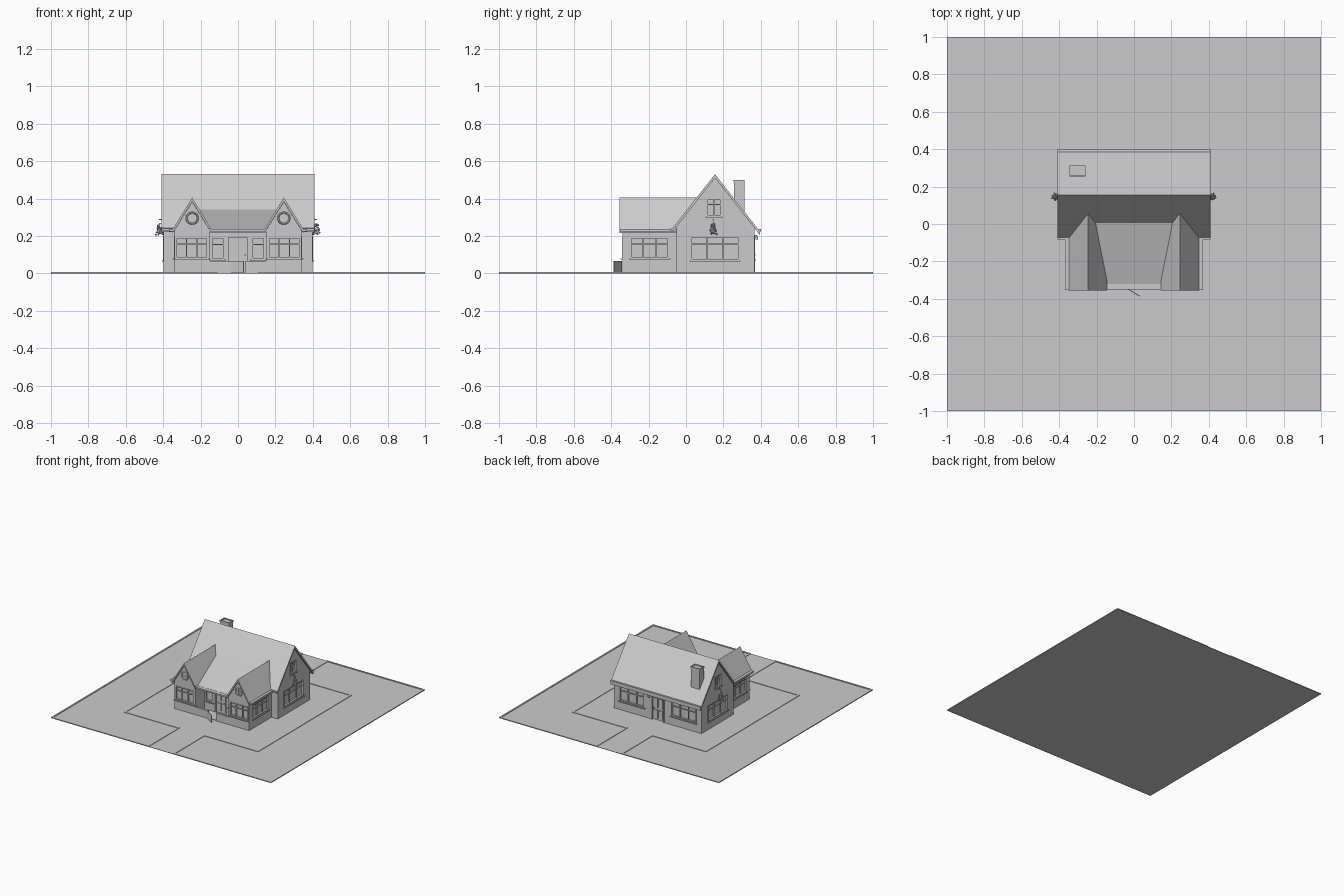
import bpy, bmesh, math, random
from mathutils import Vector, Matrix

if "Cube" in bpy.data.objects:
    bpy.data.objects.remove(bpy.data.objects["Cube"])

random.seed(3)


def finish(name, bm):
    bmesh.ops.recalc_face_normals(bm, faces=bm.faces)
    me = bpy.data.meshes.new(name)
    bm.to_mesh(me)
    bm.free()
    ob = bpy.data.objects.new(name, me)
    bpy.context.collection.objects.link(ob)
    return ob


def boxes(name, items):
    """One object from boxes given as (x0, x1, y0, y1, z0, z1)."""
    bm = bmesh.new()
    for x0, x1, y0, y1, z0, z1 in items:
        size = Vector((abs(x1 - x0), abs(y1 - y0), abs(z1 - z0)))
        mid = Vector((x0 + x1, y0 + y1, z0 + z1)) / 2
        bmesh.ops.create_cube(bm, size=1, matrix=Matrix.Translation(mid) @ Matrix.Diagonal(size).to_4x4())
    return finish(name, bm)


def prism(name, pts, axis, a0, a1):
    """Extrude a (y,z) profile along x, or an (x,z) profile along y."""
    bm = bmesh.new()
    put = (lambda p, a: (a, p[0], p[1])) if axis == 'x' else (lambda p, a: (p[0], a, p[1]))
    f = bm.faces.new([bm.verts.new(put(p, a0)) for p in pts])
    ext = bmesh.ops.extrude_face_region(bm, geom=[f])['geom']
    shift = put((0, 0), a1 - a0)
    bmesh.ops.translate(bm, vec=shift, verts=[v for v in ext if isinstance(v, bmesh.types.BMVert)])
    return finish(name, bm)


def chevron(left, peak, right, t):
    pts = [left, peak, right]
    return pts + [(a, z - t) for a, z in reversed(pts)]


def cut(body, items):
    cutter = boxes(body.name + "_cutter", items)
    cutter.hide_render = True
    mod = body.modifiers.new("openings", 'BOOLEAN')
    mod.operation, mod.solver, mod.object = 'DIFFERENCE', 'EXACT', cutter
    bpy.context.view_layer.objects.active = body
    bpy.ops.object.modifier_apply(modifier=mod.name)
    bpy.data.objects.remove(cutter)


def wall_box(wall, u0, u1, d0, d1, z0, z1):
    axis, sign, plane = wall
    a, b = plane + sign * d0, plane + sign * d1
    return (a, b, u0, u1, z0, z1) if axis == 'x' else (u0, u1, a, b, z0, z1)


def window(name, wall, u0, u1, z0, z1, cols=2, sill=True):
    """Frame bars and mullions in a recess; returns the recess box."""
    w, m = 0.008, (z0 + z1 * 2) / 3
    b = lambda *a: wall_box(wall, *a)
    bars = [b(u0, u0 + w, -.012, .003, z0, z1), b(u1 - w, u1, -.012, .003, z0, z1),
            b(u0, u1, -.012, .003, z0, z0 + w), b(u0, u1, -.012, .003, z1 - w, z1),
            b(u0, u1, -.012, -.003, m - .003, m + .003)]
    for i in range(1, cols):
        u = u0 + (u1 - u0) * i / cols
        bars.append(b(u - .003, u + .003, -.012, -.003, z0, z1))
    if sill:
        bars.append(b(u0 - .006, u1 + .006, -.002, .010, z0 - .007, z0))
    boxes(name, bars)
    return b(u0, u1, -.012, .02, z0, z1)


def door(name, wall, u0, u1, z1):
    b = lambda *a: wall_box(wall, *a)
    boxes(name + "_frame", [b(u0, u0 + .008, -.01, .005, 0, z1), b(u1 - .008, u1, -.01, .005, 0, z1),
                            b(u0, u1, -.01, .005, z1 - .008, z1)])
    um = (u0 + u1) / 2
    boxes(name + "_panels", [b(p, q, -.012, -.005, r, s) for p, q in ((u0 + .018, um - .005), (um + .005, u1 - .018))
                             for r, s in ((.02, .085), (.105, .18))])
    boxes(name + "_knob", [b(u1 - .02, u1 - .014, -.012, .006, .095, .101)])
    return b(u0, u1, -.012, .02, -.01, z1)


# ground and low kerbs, with a path gap front and back
boxes("ground", [(-1, 1, -1, 1, 0, .003)])
kerbs = []
K, H = .013, .007
for s in (-1, 1):
    def side(x0, x1, y0, y1):
        kerbs.append((s * x0, s * x1, y0, y1, 0, H))
    side(1 - K, 1, -1, 1)
    side(.61 - K, .61, -.61, .61)
    for t in (-1, 1):
        side(.11, 1, t * 1, t * (1 - K))
        side(.11, .61, t * .61, t * (.61 - K))
        side(.11, .11 + K, t * .61, t * 1)
boxes("kerbs", kerbs)

# main block with its gable ends
main = prism("main_walls", [(-.05, 0), (.365, 0), (.365, .245), (.155, .512), (-.05, .252)], 'x', -.397, .397)
cuts = []
for s, n in ((-1, "left"), (1, "right")):
    wall = ('x', s, s * .397)
    cuts.append(window(n + "_side_window", wall, .025, .285, .07, .2, 3))
    cuts.append(window(n + "_gable_window", wall, .11, .19, .305, .4, 2))
    cuts.append(window(n + "_back_window", ('y', 1, .365), s * .235 - .115, s * .235 + .115, .075, .2, 3))
cuts.append(door("back_door", ('y', 1, .365), -.058, .058, .2))
cut(main, cuts)
prism("main_roof", chevron((-.072, .242), (.155, .53), (.395, .225), .02), 'x', -.41, .41)
boxes("main_gutters", [(-.41, .41, .385, .4, .225, .238)] +
      [(s * .345, s * .41, -.082, -.066, .228, .24) for s in (-1, 1)])

# two front wings
for s, n in ((-1, "left"), (1, "right")):
    body = prism(n + "_wing_walls", [(s * x, z) for x, z in
                 ((.15, 0), (.34, 0), (.34, .23), (.245, .383), (.15, .23))], 'y', -.34, 0)
    front = ('y', -1, -.34)
    cut(body, [window(n + "_wing_front_window", front, s * .247 - .086, s * .247 + .086, .08, .195, 3),
               window(n + "_wing_side_window", ('x', s, s * .34), -.3, -.09, .08, .195, 3)])
    prism(n + "_wing_roof", [(s * x, z) for x, z in chevron((.145, .243), (.245, .405), (.35, .235), .02)],
          'y', -.355, .065)
    boxes(n + "_wing_gutter", [(s * .345, s * .37, -.352, -.05, .224, .238)])
    # round gable vent: ring with a cross
    bpy.ops.mesh.primitive_torus_add(major_radius=.03, minor_radius=.005, major_segments=20, minor_segments=6,
                                     location=(s * .245, -.341, .295), rotation=(math.pi / 2, 0, 0))
    bpy.context.object.name = n + "_vent_ring"
    boxes(n + "_vent_cross", [(s * .245 - .03, s * .245 + .03, -.344, -.335, .293, .297),
                              (s * .245 - .002, s * .245 + .002, -.344, -.335, .265, .325)])

# porch: recessed wall, roof, gutter, low walls
porch = prism("porch_wall", [(-.22, 0), (0, 0), (0, .315), (-.22, .25)], 'x', -.16, .16)
pw = ('y', -1, -.22)
cut(porch, [door("front_door", pw, -.058, .056, .2)] +
    [window(n + "_porch_window", pw, s * .108 - .037, s * .108 + .037, .075, .195, 1)
     for s, n in ((-1, "left"), (1, "right"))])
prism("porch_roof", [(-.32, .237), (.02, .346), (.02, .326), (-.32, .217)], 'x', -.21, .21)
boxes("porch_gutter", [(-.15, .15, -.35, -.315, .224, .236)])
boxes("porch_low_walls", [(s * .037, s * .15, -.34, -.322, 0, .065) for s in (-1, 1)])
boxes("porch_floor", [(-.15, .15, -.335, -.22, 0, .006)])

# open gate, hinged on the left
gate = boxes("gate", [(0, .078, -.002, .002, .004, .066)])
gate.location = (-.037, -.345, 0)
gate.rotation_euler.z = math.radians(-31)

# chimney
boxes("chimney", [(-.343, -.262, .257, .312, .3, .49), (-.345, -.26, .255, .258, .485, .5),
                  (-.345, -.26, .311, .314, .485, .5), (-.345, -.342, .255, .314, .485, .5),
                  (-.263, -.26, .255, .314, .485, .5)])

# back door lamp
boxes("back_lamp", [(.07, .08, .36, .38, .198, .204), (.069, .081, .372, .384, .18, .198)])

# hanging plants on both gable ends
for s, n in ((-1, "left"), (1, "right")):
    boxes(n + "_plant_bracket", [(s * .395, s * .422, .143, .147, .286, .29), (s * .419, s * .421, .144, .146, .25, .29)])
    bm = bmesh.new()
    bmesh.ops.create_cone(bm, cap_ends=True, segments=10, radius1=.008, radius2=.016, depth=.025,
                          matrix=Matrix.Translation((s * .42, .145, .222)))
    finish(n + "_plant_basket", bm)
    bm = bmesh.new()
    for i in range(26):
        a, h = i * 2.4, random.random()
        r = .02 * (1 - .7 * h)
        p = Vector((s * .42 + r * math.cos(a), .145 + r * math.sin(a), .205 + .06 * h))
        bmesh.ops.create_icosphere(bm, subdivisions=1, radius=.0055, matrix=Matrix.Translation(p))
    finish(n + "_plant_leaves", bm)
